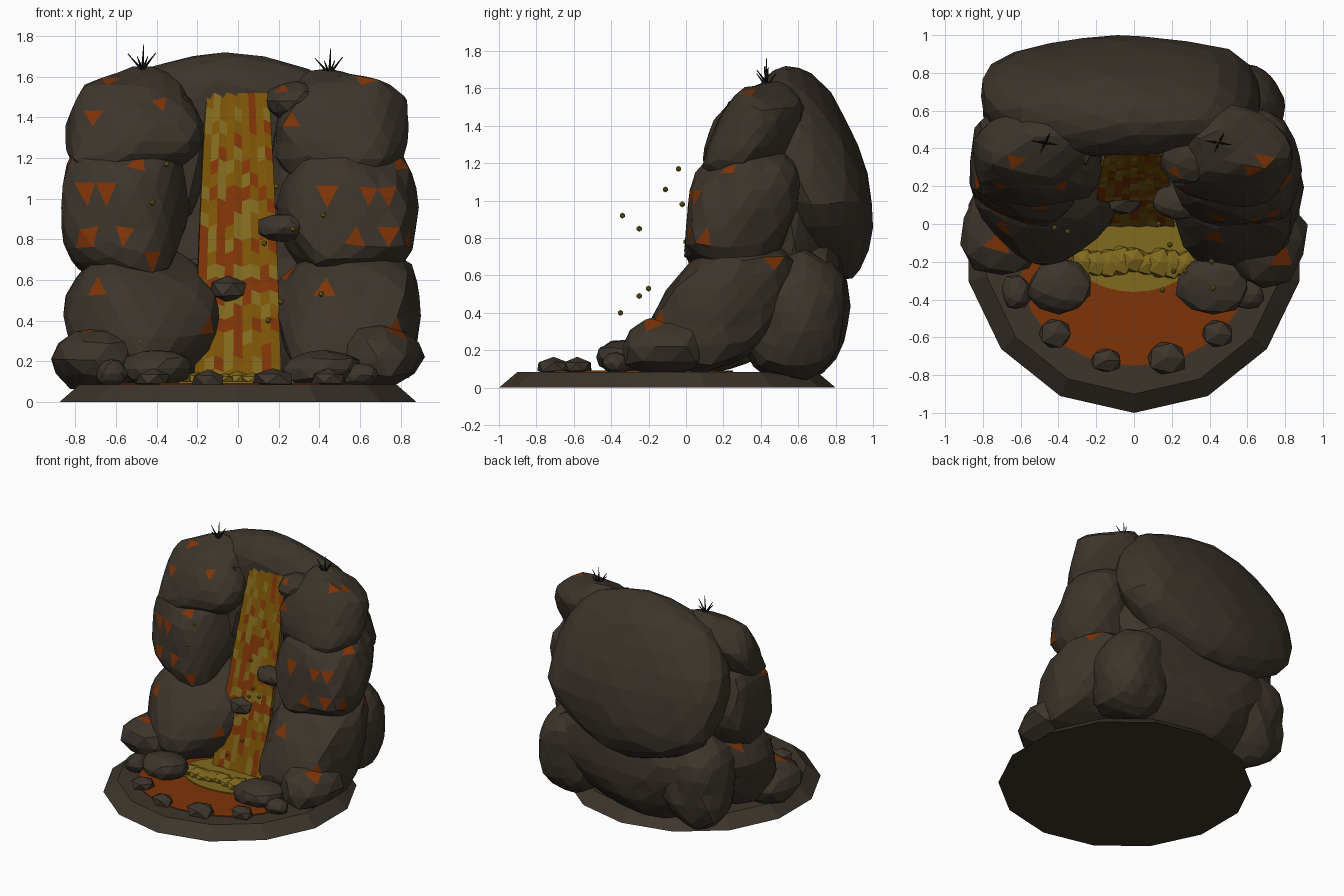
import bpy, bmesh, random
from mathutils import Vector, Matrix, noise
from mathutils.bvhtree import BVHTree

random.seed(7)
cube = bpy.data.objects.get("Cube")
if cube:
    bpy.data.objects.remove(cube, do_unlink=True)


def material(name, rgb):
    m = bpy.data.materials.new(name)
    m.use_nodes = True
    m.diffuse_color = (*rgb, 1)
    bsdf = next(n for n in m.node_tree.nodes if n.type == 'BSDF_PRINCIPLED')
    bsdf.inputs["Base Color"].default_value = (*rgb, 1)
    return m


ROCK = material("dark_rock", (.046, .035, .025))
ORANGE = material("orange_lava", (.21, .034, .002))
AMBER = material("amber_lava", (.2, .09, .002))
YELLOW = material("yellow_lava", (.22, .143, .013))
CHAR = material("charred_wood", (.01, .009, .008))


def finish(name, bm, *mats):
    mesh = bpy.data.meshes.new(name)
    bm.to_mesh(mesh)
    bm.free()
    for m in mats:
        mesh.materials.append(m)
    obj = bpy.data.objects.new(name, mesh)
    bpy.context.collection.objects.link(obj)
    return obj


def disc(name, y, rx, ry, z0, z1, segments, mat, taper=1.0):
    bm = bmesh.new()
    bmesh.ops.create_cone(bm, cap_ends=True, segments=segments,
                          radius1=1, radius2=taper, depth=z1 - z0)
    bmesh.ops.scale(bm, vec=(rx, ry, 1), verts=bm.verts)
    bmesh.ops.translate(bm, vec=(0, y, (z0 + z1) / 2), verts=bm.verts)
    return finish(name, bm, mat)


def rock(name, centre, size, detail=3, lean=0.0, chisel=.6, mats=(ROCK, ORANGE)):
    """Chiselled boulder that fills the half sizes; lean moves its top along y."""
    bm = bmesh.new()
    bmesh.ops.create_icosphere(bm, subdivisions=detail, radius=1)
    offset = Vector([random.uniform(-50, 50) for _ in range(3)])
    cuts = []
    for _ in range(12):
        n = Vector([random.gauss(0, 1) for _ in range(3)]).normalized()
        cuts.append((n, random.uniform(.8, .95)))
    for v in bm.verts:
        boxy = 1 / max(abs(c) for c in v.co)
        v.co *= 1 + chisel * (.35 * (boxy - 1) + .25 * noise.noise(v.co * 1.6 + offset))
        for n, limit in cuts:
            over = v.co.dot(n) - limit
            if over > 0:
                v.co -= n * over * chisel
        v.co.y += lean * v.co.z
    for axis in range(3):
        values = [v.co[axis] for v in bm.verts]
        low, high = min(values), max(values)
        for v in bm.verts:
            t = (v.co[axis] - low) / (high - low) * 2 - 1
            v.co[axis] = centre[axis] + t * size[axis]
    return finish(name, bm, *mats)


# Ground plate and lava pool
disc("base_plate", -.1, .9, .9, 0, .085, 14, ROCK, .8 / .9)
disc("lava_pool", -.25, .6, .5, .08, .092, 28, ORANGE)
disc("hot_pool_centre", -.1, .36, .26, .085, .099, 28, YELLOW)

# Rear cliff: one leaning upper mass over a broad foot
rock("cliff_core", (0, .57, .8), (.62, .25, .7))
rock("cliff_back_upper", (-.07, .68, 1.15), (.74, .32, .57), lean=-.5, chisel=.3)
rock("cliff_back_lower", (0, .58, .43), (.76, .3, .4), chisel=.5)
for side, label in ((-1, "left"), (1, "right")):
    rock(f"{label}_rear_boulder", (.53 * side, .57, .4), (.27, .28, .36))

# Stacked boulders either side of the fall, each sloping back
stacks = [
    ("left_lower_boulder", (-.47, .19, .43), (.39, .41, .35), 3, .4),
    ("left_middle_boulder", (-.55, .3, .95), (.32, .31, .39), 3, .3),
    ("left_top_boulder", (-.51, .36, 1.37), (.34, .27, .28), 3, .4),
    ("right_lower_boulder", (.53, .19, .43), (.37, .41, .35), 3, .4),
    ("right_middle_boulder", (.54, .3, .95), (.35, .31, .35), 3, .3),
    ("right_top_boulder", (.51, .36, 1.35), (.33, .27, .29), 3, .4),
    ("left_foot_boulder", (-.7, -.03, .21), (.22, .24, .15), 2),
    ("right_foot_boulder", (.7, -.09, .23), (.22, .25, .17), 2),
    ("left_inner_ledge", (-.28, .4, 1.2), (.13, .14, .32), 2),
    ("right_inner_ledge", (.29, .38, 1.15), (.13, .14, .3), 2),
    ("right_upper_ledge", (.28, .35, 1.48), (.14, .14, .1), 2),
]
boulders = [rock(*s) for s in stacks]

# Glowing facets on the boulders, found by casting rays from front and sides
front_spots = [(-.38, 1.49), (-.72, 1.38), (-.5, 1.15), (-.75, .98), (-.58, .84),
               (-.73, .79), (-.42, .67), (-.69, .55), (-.17, .34), (.2, 1.54),
               (.26, 1.41), (.64, 1.59), (.41, 1.04), (.67, 1.02), (.76, .82),
               (.6, .8), (.39, .54), (.8, .36), (.28, .67)]
side_spots = [(.25, 1.17), (.06, 1.02), (.09, .82), (-.14, .35), (.33, 1.58), (.45, .66)]
rays = [(Vector((x, -3, z)), Vector((0, 1, 0))) for x, z in front_spots]
for side in (-1, 1):
    rays += [(Vector((3 * side, y, z)), Vector((-side, 0, 0))) for y, z in side_spots]
trees = []
for b in boulders:
    mesh = b.data
    trees.append(BVHTree.FromPolygons([v.co for v in mesh.vertices],
                                      [p.vertices[:] for p in mesh.polygons]))
for origin, direction in rays:
    hits = []
    for b, tree in zip(boulders, trees):
        location, normal, index, distance = tree.ray_cast(origin, direction)
        if index is not None:
            hits.append((distance, index, b))
    if hits:
        distance, index, b = min(hits, key=lambda h: h[0])
        b.data.polygons[index].material_index = 1

# Smaller rocks around the pool and against the fall
small = [
    ("left_shore_rock", (-.4, -.33, .165), (.17, .15, .09), 2),
    ("left_shore_pebble", (-.62, -.36, .14), (.08, .09, .07), 2),
    ("right_shore_rock", (.41, -.33, .165), (.19, .15, .09), 2),
    ("right_shore_pebble", (.6, -.37, .13), (.09, .08, .06), 2),
    ("fall_rock_right", (.22, .12, .855), (.12, .1, .07), 2),
    ("fall_rock_left", (-.05, .12, .55), (.09, .07, .07), 1),
    ("pool_rock_a", (-.42, -.58, .115), (.085, .075, .05), 1),
    ("pool_rock_b", (-.15, -.72, .11), (.078, .06, .05), 1),
    ("pool_rock_c", (.17, -.71, .115), (.097, .085, .05), 1),
    ("pool_rock_d", (.44, -.58, .115), (.08, .07, .05), 1),
]
for spec in small:
    rock(*spec)

# Lava fall: a widening sloped sheet of coloured tiles
bm = bmesh.new()
COLS, ROWS = 9, 22
grid = []
for r in range(ROWS + 1):
    t = r / ROWS
    half = .15 + .065 * t ** .7
    row = []
    for c in range(COLS + 1):
        u = c / COLS * 2 - 1
        stagger = .018 * (c % 2) if 0 < r < ROWS else 0
        ripple = .006 * ((c + r) % 2)
        row.append(bm.verts.new((u * half, .37 - .38 * t - ripple,
                                 1.52 - 1.42 * t - stagger)))
    grid.append(row)
for r in range(ROWS):
    for c in range(COLS):
        f = bm.faces.new((grid[r][c], grid[r + 1][c],
                          grid[r + 1][c + 1], grid[r][c + 1]))
        f.material_index = random.choices((0, 1, 2), (4, 4, 3))[0]
fall = finish("lava_fall", bm, ORANGE, AMBER, YELLOW)
thick = fall.modifiers.new("thickness", 'SOLIDIFY')
thick.thickness = .04
thick.offset = -1

# Frothing splash at the foot of the fall
for i in range(9):
    x = -.27 + i * .0675
    rock(f"splash_{i}", (x, -.2 + random.uniform(-.02, .02), .11),
         (.065, random.uniform(.055, .08), random.uniform(.025, .045)), 1,
         mats=(YELLOW,))

# Flying embers
embers = [(-.35, -.04, 1.17), (.19, -.11, 1.06), (-.42, -.02, .98), (.42, -.34, .92),
          (.27, -.25, .85), (.13, 0, .78), (.41, -.2, .53), (.21, -.25, .49),
          (.15, -.35, .4), (-.48, -.2, .3)]
for i, place in enumerate(embers):
    bm = bmesh.new()
    bmesh.ops.create_icosphere(bm, subdivisions=1, radius=.016,
                               matrix=Matrix.Translation(place))
    finish(f"ember_{i}", bm, YELLOW)

# Burnt twigs on the two summits
for name, root in (("left_twig", (-.47, .43, 1.63)), ("right_twig", (.45, .43, 1.61))):
    bm = bmesh.new()
    leans = [(.05, 0, 1), (-.7, .1, .8), (.6, -.1, .8), (.3, .6, .8), (-.3, -.6, .8)]
    for lean, length in zip(leans, (.13, .11, .11, .09, .09)):
        turn = Vector(lean).to_track_quat('Z', 'Y').to_matrix().to_4x4()
        bmesh.ops.create_cone(bm, cap_ends=True, segments=5, radius1=.008, radius2=.002,
                              depth=length, matrix=Matrix.Translation(root) @ turn
                              @ Matrix.Translation((0, 0, length / 2)))
    finish(name, bm, CHAR)
